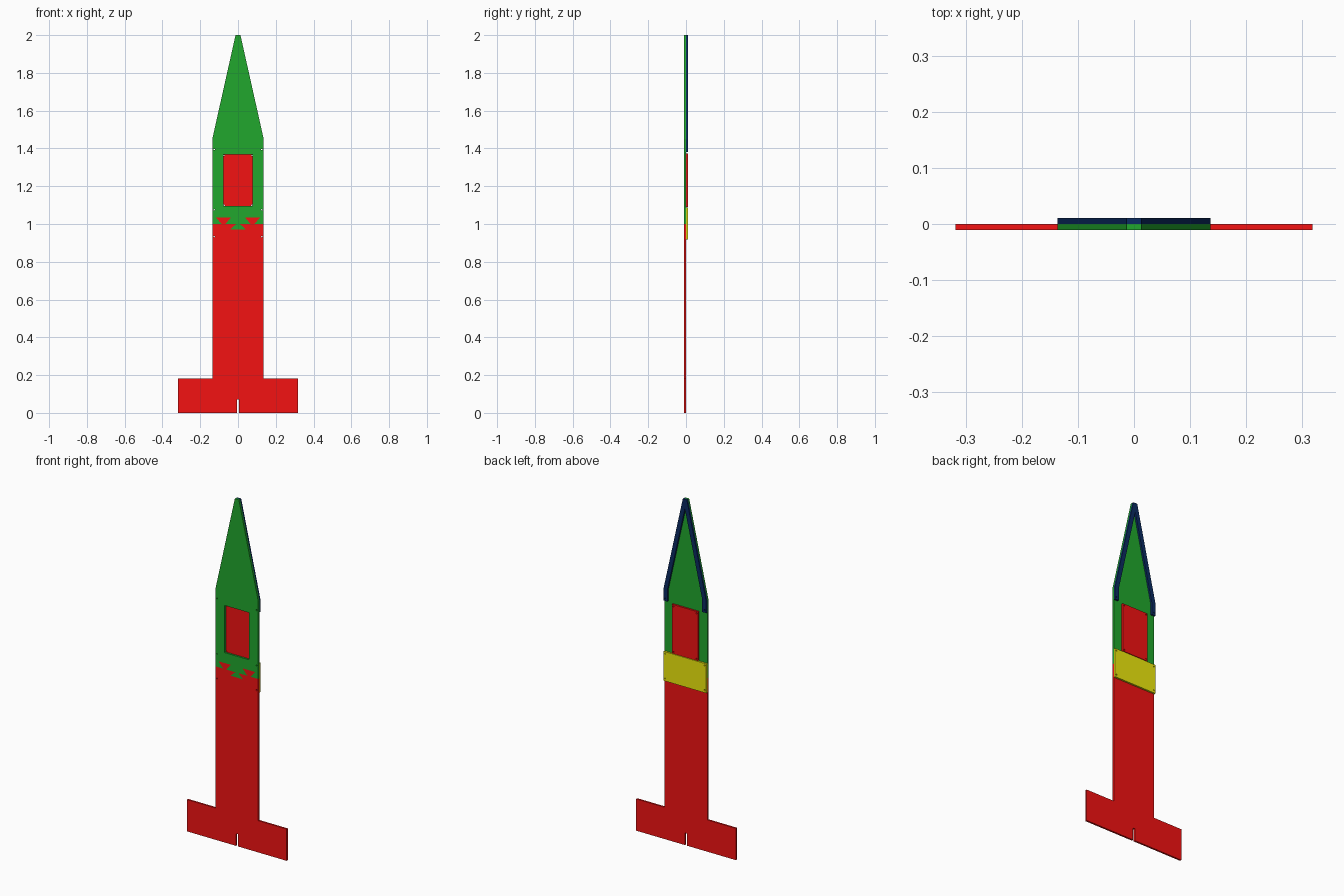
import bpy, math

if "Cube" in bpy.data.objects:
    bpy.data.objects.remove(bpy.data.objects["Cube"])

T = 0.0105  # sheet thickness


def material(name, rgb):
    m = bpy.data.materials.new(name)
    m.diffuse_color = (*rgb, 1)
    m.use_nodes = True
    m.node_tree.nodes["Principled BSDF"].inputs["Base Color"].default_value = m.diffuse_color
    return m


RED = material("red", (0.90, 0.006, 0.006))
GREEN = material("green", (0.015, 0.39, 0.026))
YELLOW = material("yellow", (0.86, 0.82, 0.004))
NAVY = material("navy", (0.003, 0.024, 0.12))


def mirror(pts):
    """Complete a right-hand half outline with its left-hand reflection."""
    return pts + [(-x, z) for x, z in reversed(pts) if abs(x) > 1e-6]


def rect(w, z0, z1):
    return [(-w, z0), (w, z0), (w, z1), (-w, z1)]


def screw_holes(x, *heights, r=0.0036):
    """Pairs of small round holes at +-x."""
    return [[(s * x + r * math.cos(i * math.pi / 6), z + r * math.sin(i * math.pi / 6))
             for i in range(12)] for s in (-1, 1) for z in heights]


def sheet(name, outline, holes, y, mat):
    """Flat sheet cut from an x-z outline, centred on depth y."""
    cu = bpy.data.curves.new(name, 'CURVE')
    cu.dimensions = '2D'
    cu.fill_mode = 'BOTH'
    cu.extrude = T / 2
    for loop in [outline] + holes:
        sp = cu.splines.new('POLY')
        sp.points.add(len(loop) - 1)
        for p, (x, z) in zip(sp.points, loop):
            p.co = (x, z, 0, 1)
        sp.use_cyclic_u = True
    cu.materials.append(mat)
    ob = bpy.data.objects.new(name, cu)
    ob.rotation_euler.x = math.pi / 2
    ob.location.y = y
    bpy.context.collection.objects.link(ob)
    bpy.ops.object.select_all(action='DESELECT')
    ob.select_set(True)
    bpy.context.view_layer.objects.active = ob
    bpy.ops.object.convert(target='MESH')
    bpy.ops.object.shade_flat()
    return bpy.context.object


FRONT, BACK = -T / 2, T / 2
W = 0.136

# dovetail joint shared by the two front sheets, outside to centre
joint = [(W, 1.0), (0.087, 1.0), (0.117, 1.035), (0.037, 1.035),
         (0.067, 1.0), (0.01, 1.0), (0.04, 0.972)]

# lower body with foot and bottom slot
sheet("lower_body",
      mirror([(0.006, 0.07), (0.006, 0), (0.318, 0), (0.318, 0.183), (W, 0.183)] + joint),
      screw_holes(0.126, 0.933), FRONT, RED)

# pointed upper body with window
sheet("upper_body",
      mirror(joint[::-1] + [(W, 1.45), (0.013, 2.0)]),
      [rect(0.078, 1.095, 1.367)] + screw_holes(0.126, 1.075, 1.394), FRONT, GREEN)

# panel behind the window
sheet("window_panel", rect(0.083, 1.09, 1.373),
      screw_holes(0.0735, 1.1, 1.3625), BACK, RED)

# plate bridging the joint at the back
sheet("joint_plate", rect(W, 0.918, 1.087),
      screw_holes(0.126, 0.933, 1.075), BACK, YELLOW)

# rim following the pointed edge at the back
sheet("nose_rim",
      mirror([(0, 1.946), (0.111, 1.45), (0.111, 1.38), (W, 1.38), (W, 1.45), (0.013, 2.0)]),
      screw_holes(0.126, 1.394), BACK, NAVY)
